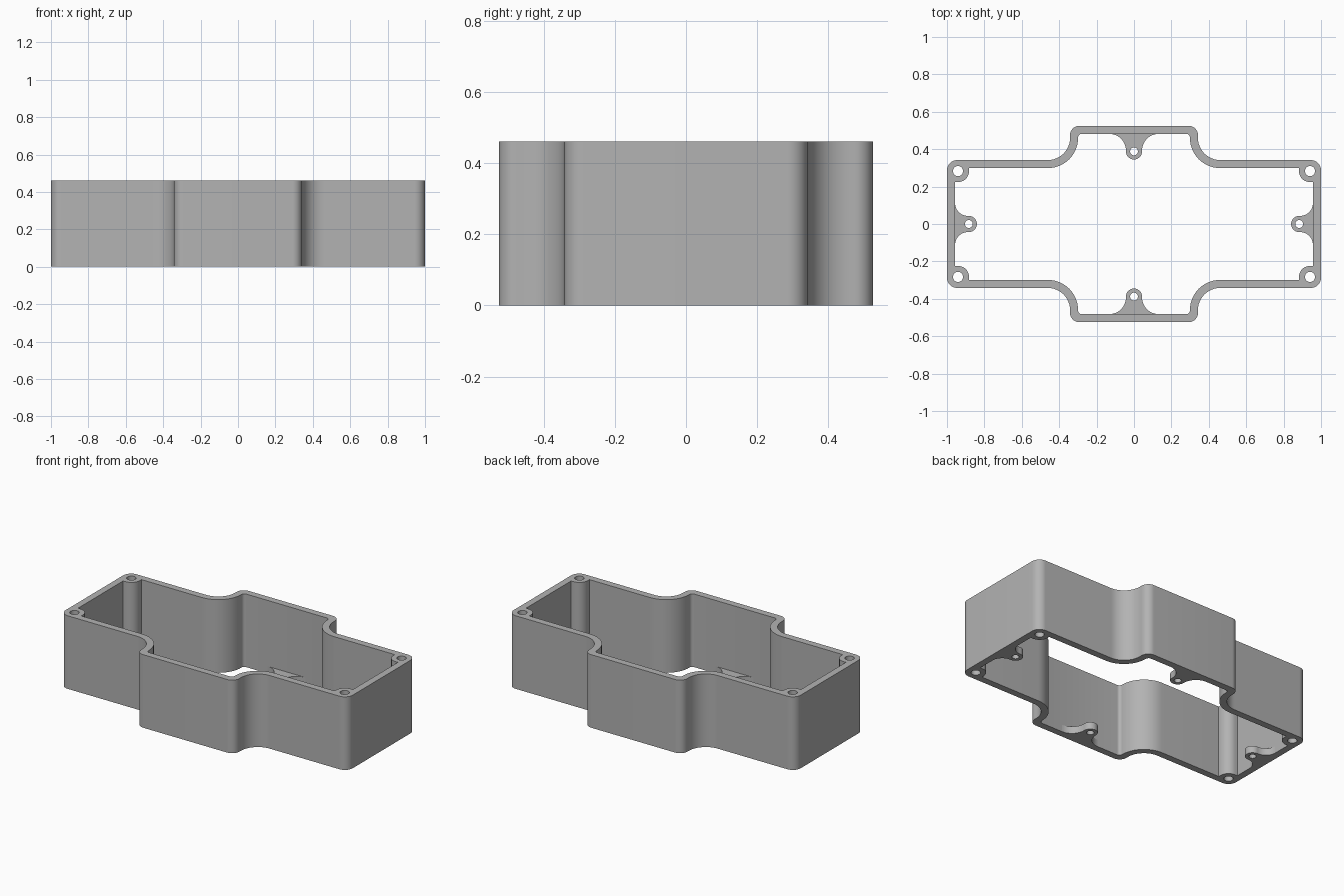
import bpy
from math import sin, cos, radians, pi, atan2

cube = bpy.data.objects.get("Cube")
if cube:
    bpy.data.objects.remove(cube, do_unlink=True)

HEIGHT, WALL, TAB = 0.46, 0.043, 0.045
HALF_X, HALF_Y, HUMP_X, HUMP_Y = 1.0, 0.342, 0.342, 0.525
BOSS_X, BOSS_Y, BOSS_R = 0.941, 0.283, 0.059

grey = bpy.data.materials.new("grey plastic")
grey.use_nodes = True
colour = (0.45, 0.45, 0.45, 1)
grey.diffuse_color = colour
grey.node_tree.nodes["Principled BSDF"].inputs["Base Color"].default_value = colour


def arc(cx, cy, r, start, end, steps=12):
    angles = [radians(start + (end - start) * i / steps) for i in range(steps + 1)]
    return [(cx + r * cos(a), cy + r * sin(a)) for a in angles]


def circle(cx, cy, r):
    return arc(cx, cy, r, 0, 360, 32)[:-1]


def mirror_quadrant(q):
    """Close a first-quadrant outline by reflecting it in both axes."""
    half = q + [(-x, y) for x, y in reversed(q)]
    return half + [(-x, -y) for x, y in q] + [(x, -y) for x, y in reversed(q)]


def extrude_outline(name, loops, height):
    """Extrude filled outlines, inner loops becoming holes."""
    curve = bpy.data.curves.new(name, "CURVE")
    curve.dimensions = "2D"
    curve.fill_mode = "BOTH"
    curve.extrude = height / 2
    for loop in loops:
        spline = curve.splines.new("POLY")
        spline.points.add(len(loop) - 1)
        for point, (x, y) in zip(spline.points, loop):
            point.co = (x, y, 0, 1)
        spline.use_cyclic_u = True
    obj = bpy.data.objects.new(name, curve)
    bpy.context.collection.objects.link(obj)
    obj.location.z = height / 2
    bpy.ops.object.select_all(action="DESELECT")
    obj.select_set(True)
    bpy.context.view_layer.objects.active = obj
    bpy.ops.object.convert(target="MESH")
    obj = bpy.context.object
    bpy.ops.object.mode_set(mode="EDIT")
    bpy.ops.mesh.select_all(action="SELECT")
    bpy.ops.mesh.remove_doubles(threshold=0.0001)
    bpy.ops.mesh.normals_make_consistent(inside=False)
    bpy.ops.object.mode_set(mode="OBJECT")
    obj.data.materials.clear()
    obj.data.materials.append(grey)
    bpy.ops.object.shade_smooth_by_angle(angle=radians(30))
    return obj


# Cross-shaped wall with the four corner screw bosses
flare = HUMP_X + 0.118
outer = (arc(HALF_X - 0.055, HALF_Y - 0.055, 0.055, 0, 90)
         + arc(flare, HALF_Y + 0.118, 0.118, 270, 180)
         + arc(HUMP_X - 0.05, HUMP_Y - 0.05, 0.05, 0, 90))
inner = ([(HALF_X - WALL, BOSS_Y - BOSS_R)]
         + arc(BOSS_X, BOSS_Y, BOSS_R, 270, 180)
         + [(BOSS_X - BOSS_R, HALF_Y - WALL)]
         + arc(flare, HALF_Y + 0.118, 0.118 + WALL, 270, 180)
         + arc(HUMP_X - WALL - 0.02, HUMP_Y - WALL - 0.02, 0.02, 0, 90, 6))
holes = [circle(sx * BOSS_X, sy * BOSS_Y, 0.027) for sx in (1, -1) for sy in (1, -1)]
extrude_outline("housing_wall", [mirror_quadrant(outer), mirror_quadrant(inner)] + holes, HEIGHT)


# Thin flared mounting tabs along the bottom edge
def tab(name, wall_distance, reach, turn):
    neck = 0.043
    half = arc(neck + reach, reach, reach, 270, 180) + arc(0, reach + 0.004, neck, 0, 90)
    outline = half + [(-x, y) for x, y in reversed(half[:-1])]
    obj = extrude_outline(name, [outline, circle(0, reach + 0.004, 0.021)], TAB)
    obj.rotation_euler.z = turn
    obj.location.x = sin(turn) * wall_distance
    obj.location.y = -cos(turn) * wall_distance


tab("front_tab", HUMP_Y - WALL, 0.09, 0)
tab("back_tab", HUMP_Y - WALL, 0.09, pi)
tab("left_tab", HALF_X - WALL, 0.07, pi / 2)
tab("right_tab", HALF_X - WALL, 0.07, -pi / 2)
